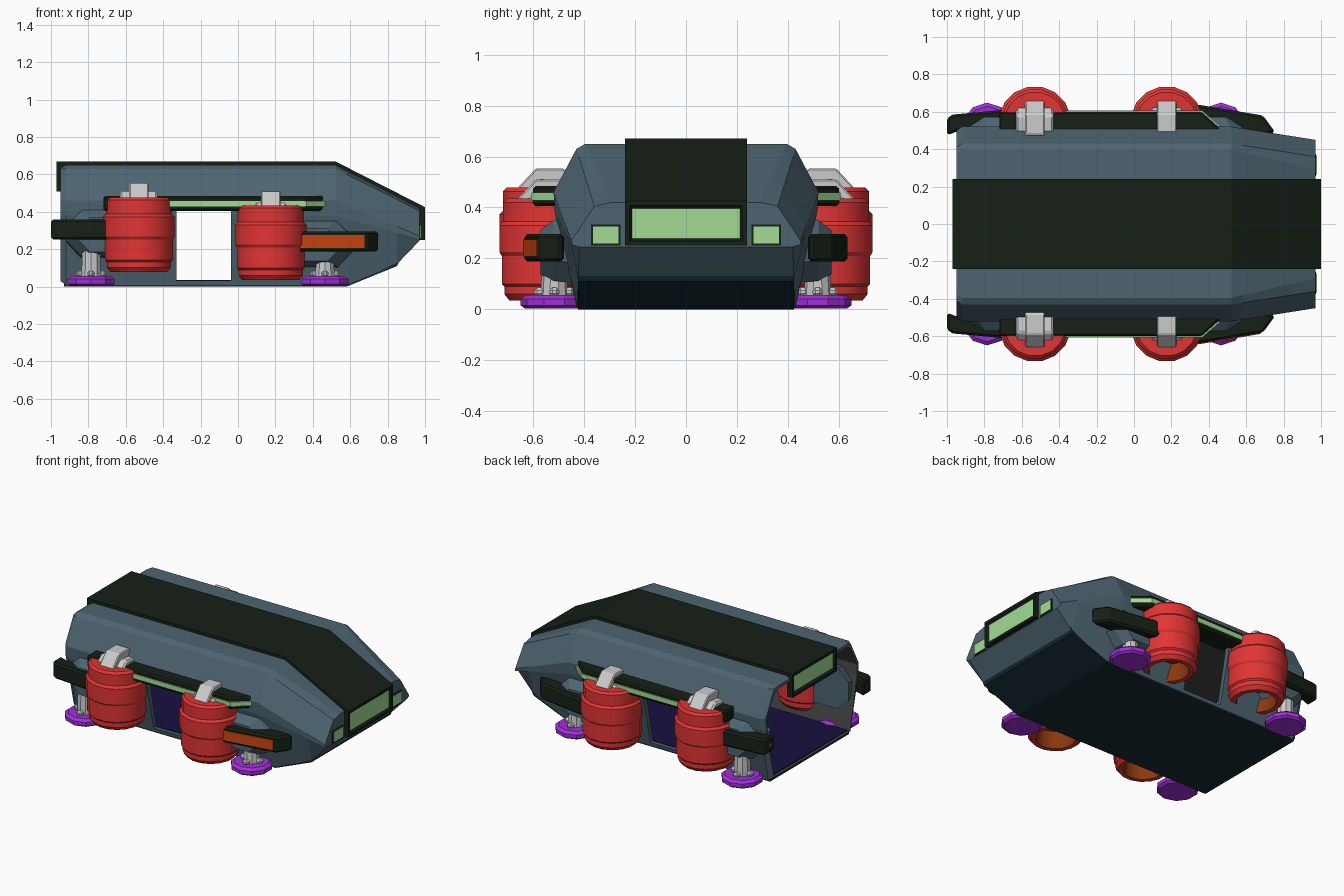
import bpy, bmesh, math
from mathutils import Vector

if "Cube" in bpy.data.objects:
    bpy.data.objects.remove(bpy.data.objects["Cube"])


def material(name, r, g, b):
    m = bpy.data.materials.new(name)
    m.diffuse_color = (r, g, b, 1)
    m.use_nodes = True
    m.node_tree.nodes["Principled BSDF"].inputs["Base Color"].default_value = m.diffuse_color
    return m


BLUE = material("hull_blue", .075, .13, .165)
DARK = material("dark_trim", .008, .014, .008)
NAVY = material("belly_navy", .008, .024, .035)
FLOOR = material("floor_indigo", .008, .005, .05)
INNER = material("cabin_grey", .06, .06, .06)
RED = material("engine_red", .75, .035, .035)
GLOW = material("engine_inside", .25, .04, .005)
GREEN = material("window_green", .36, .72, .3)
ORANGE = material("marker_orange", .6, .06, .005)
PURPLE = material("foot_purple", .35, .03, .68)


def finish(name, bm, mats=(), mirror=False, bevel=0):
    bmesh.ops.recalc_face_normals(bm, faces=bm.faces)
    me = bpy.data.meshes.new(name)
    bm.to_mesh(me)
    bm.free()
    ob = bpy.data.objects.new(name, me)
    bpy.context.collection.objects.link(ob)
    for m in mats:
        me.materials.append(m)
    if bevel:
        b = ob.modifiers.new("bevel", 'BEVEL')
        b.width, b.segments = bevel, 1
    if mirror:
        mod = ob.modifiers.new("mirror", 'MIRROR')
        mod.use_axis = (False, True, False)
    return ob


def loft(bm, rings, caps=True):
    vs = [[bm.verts.new(p) for p in r] for r in rings]
    n = len(vs[0])
    faces = []
    for a, b in zip(vs, vs[1:]):
        faces.append([bm.faces.new((a[i], a[(i + 1) % n], b[(i + 1) % n], b[i])) for i in range(n)])
    if caps:
        bm.faces.new(vs[0])
        bm.faces.new(vs[-1])
    return faces


def prism(name, axis, pts, lo, hi, mats=(), mirror=False, bevel=0):
    """Extrude a 2D outline along an axis; pts are the other two coordinates in order."""
    k = 'xyz'.index(axis)

    def place(p, d):
        c = list(p)
        c.insert(k, d)
        return Vector(c)
    bm = bmesh.new()
    loft(bm, [[place(p, d) for p in pts] for d in (lo, hi)])
    return finish(name, bm, mats, mirror, bevel)


def box(name, x, y, z, mats=(), mirror=False, bevel=0):
    return prism(name, 'z', [(x[0], y[0]), (x[1], y[0]), (x[1], y[1]), (x[0], y[1])], *z, mats, mirror, bevel)


def lathe(name, x, y, z, prof, n, mats=(), inner_from=None):
    bm = bmesh.new()
    rings = [[(x + r * math.cos(2 * math.pi * (i + .5) / n), y + r * math.sin(2 * math.pi * (i + .5) / n), z + h)
              for i in range(n)] for r, h in prof]
    rows = loft(bm, rings)
    if inner_from is not None:
        for row in rows[inner_from:]:
            for f in row:
                f.material_index = 1
        bm.faces.ensure_lookup_table()
        bm.faces[-1].material_index = 1
    return finish(name, bm, mats, True)


def both_sides(half):
    return half + [(-y, z) for y, z in reversed(half)]


# Hull: lofted cross-sections
MAIN = [(.395, .65), (.43, .63), (.52, .46), (.515, .38), (.43, .01)]
NOSE = [(.29, .42), (.36, .405), (.45, .27), (.45, .255), (.42, .245)]
rings = []
for x, t, low in ((-.95, 0, .03), (-.92, 0, .01), (.52, 0, .01), (.58, .13, .01), (.85, .73, .12), (.97, 1, .245)):
    half = [(a[0] + (b[0] - a[0]) * t, a[1] + (b[1] - a[1]) * t) for a, b in zip(MAIN, NOSE)]
    half[4] = (half[4][0], low)
    if x == -.95:
        half = [(y - .02, min(z, .635)) for y, z in half]
    rings.append([(x, y, z) for y, z in both_sides(half)])
bm = bmesh.new()
loft(bm, rings)
hull = finish("hull", bm, [BLUE])

# Hollow cabin open at the rear, with side doorways
cabin = prism("cabin_cutter", 'x', both_sides([(.37, .615), (.41, .595), (.485, .455), (.48, .38), (.405, .03)]),
              -1.1, .45, [INNER])
doors = box("door_cutter", (-.33, -.037), (-.8, .8), (.032, .41), [BLUE])
for c in (cabin, doors):
    m = hull.modifiers.new("cut", 'BOOLEAN')
    m.object, m.operation, m.solver = c, 'DIFFERENCE', 'EXACT'
    m.material_mode = 'TRANSFER'
    c.hide_render = True
    c.hide_viewport = True
box("cabin_floor", (-.93, .45), (-.41, .41), (.025, .035), [FLOOR])

# Belly plate
prism("belly_plate", 'y', [(-.93, 0), (.58, 0), (.85, .11), (.875, .16), (.84, .16), (.57, .029), (-.93, .029)],
      -.425, .425, [NAVY])

# Dark roof stripe with inset front and rear windows
bm = bmesh.new()
outline = [(-.97, .51), (-.97, .67), (.52, .67), (1.0, .425), (1.0, .25),
           (.96, .25), (.96, .40), (.51, .635), (-.93, .635), (-.93, .51)]
loft(bm, [[(x, y, z) for x, z in outline] for y in (-.24, .24)])
bmesh.ops.recalc_face_normals(bm, faces=bm.faces)
ends = [f for f in bm.faces if abs(f.calc_center_median().x) > .965 and abs(f.normal.x) > .9]
for f in ends:
    bmesh.ops.inset_individual(bm, faces=[f], thickness=.025, depth=0)
    bmesh.ops.inset_individual(bm, faces=[f], thickness=.015, depth=-.012)
    f.material_index = 1
finish("roof_stripe", bm, [DARK, GREEN])

# Small nose windows
box("nose_window_frame", (.95, .974), (.257, .373), (.25, .334), [DARK], True)
box("nose_window", (.95, .978), (.265, .365), (.258, .326), [GREEN], True)

# Side rails with a light strip
prism("side_rail", 'z', [(-.72, .45), (-.72, .60), (.36, .60), (.46, .51), (.46, .45)], .405, .485, [DARK], True, .01)
prism("light_strip", 'z', [(-.4, .5), (-.4, .606), (.365, .606), (.475, .51), (.475, .5)], .428, .458, [GREEN], True)

# Engines with bent grey ducts
ENGINE = [(.1, .4), (.165, .4), (.18, .385), (.18, .31), (.195, .295), (.195, .19), (.185, .175), (.185, .065),
          (.175, .055), (.175, .025), (.155, 0), (.125, 0), (.12, .12)]
for tag, x, z, w in (("rear", -.53, .078, .1), ("front", .175, .035, .085)):
    e = lathe(tag + "_engine", x, .542, z, ENGINE, 16, [RED, GLOW], 11)
    bpy.context.view_layer.objects.active = e
    for o in bpy.context.selected_objects:
        o.select_set(False)
    e.select_set(True)
    bpy.ops.object.shade_smooth_by_angle(angle=math.radians(25))
    prism(tag + "_engine_duct", 'x', [(.46, z + .36), (.46, z + .45), (.48, z + .475), (.59, z + .475),
                                      (.66, z + .40), (.66, z + .36)], x - .052, x + .052, mirror=True, bevel=.006)
    prism(tag + "_engine_collar", 'x', [(.44, z + .36), (.44, z + .42), (.58, z + .435), (.63, z + .39),
                                        (.63, z + .36)], x - w, x + w, mirror=True, bevel=.01)

# Sponsons: tapered fairings joining pods to the hull
for tag, x0, x1, z0, z1 in (("rear", -.93, -.55, .15, .43), ("front", .15, .62, .1, .37)):
    bm = bmesh.new()
    rs = []
    for y, s in ((.42, 0), (.52, .02), (.572, .06)):
        a, b, c, d, k = x0 + s, x1 - s, z0 + s * .6, z1 - s, .08
        rs.append([(a + k, y, c), (b - k, y, c), (b, y, c + k), (b, y, d - k), (b - k, y, d),
                   (a + k, y, d), (a, y, d - k), (a, y, c + k)])
    loft(bm, rs)
    finish(tag + "_sponson", bm, [BLUE], True)

# Dark side pods with markers
prism("rear_pod", 'z', [(-1, .475), (-1, .565), (-.97, .585), (-.7, .61), (-.5, .61), (-.5, .5), (-.93, .5)],
      .252, .36, [DARK], True, .012)
prism("front_pod", 'z', [(.2, .5), (.2, .635), (.36, .635), (.69, .58), (.755, .49), (.70, .48)],
      .187, .295, [DARK], True, .012)
prism("front_marker", 'z', [(.33, -.6), (.33, -.641), (.36, -.641), (.675, -.588), (.675, -.55)],
      .208, .275, [ORANGE])
box("rear_marker", (-1.0, -.98), (.51, .53), (.295, .317), [ORANGE], True)

# Landing gear
for tag, x, top in (("rear", -.785, .24), ("front", .465, .17)):
    y = .517
    lathe(tag + "_foot", x, y, 0, [(.115, .003), (.132, .015), (.132, .04), (.112, .056)], 10, [PURPLE])
    lathe(tag + "_leg", x, y, 0, [(.055, .05), (.05, top - .04), (.03, top)], 10)
    box(tag + "_leg_brace_long", (x - .08, x + .08), (y - .02, y + .02), (.05, .085), (), True, .012)
    box(tag + "_leg_brace_wide", (x - .02, x + .02), (y - .08, y + .08), (.05, .085), (), True, .012)
